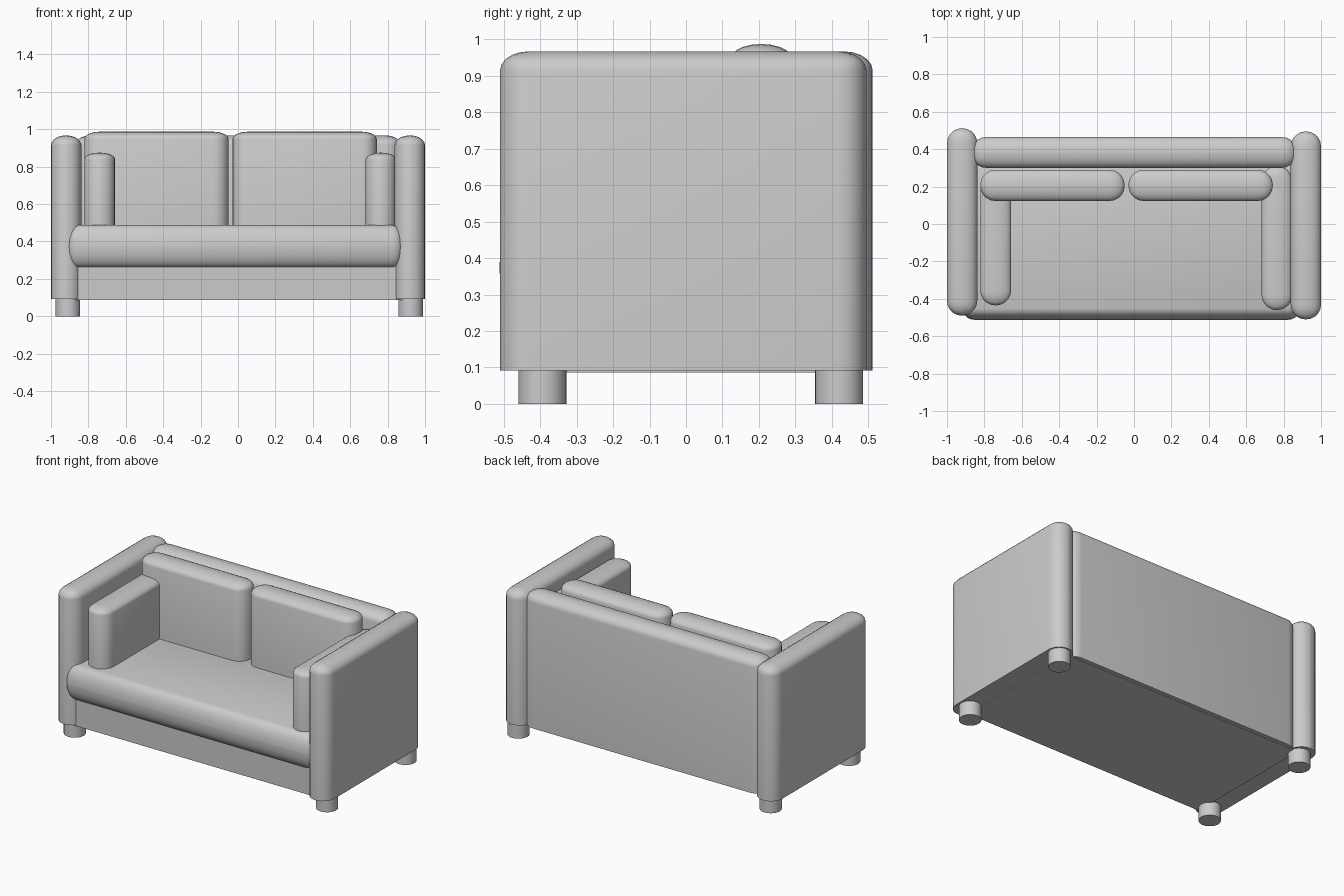
import bpy
import bmesh
import math
from mathutils import Matrix, Vector

if "Cube" in bpy.data.objects:
    bpy.data.objects.remove(bpy.data.objects["Cube"], do_unlink=True)

fabric = bpy.data.materials.new("grey_fabric")
fabric.use_nodes = True
grey = (0.6, 0.6, 0.6, 1)
fabric.diffuse_color = grey
fabric.node_tree.nodes["Principled BSDF"].inputs["Base Color"].default_value = grey


def finish(bm, name):
    """Turn the bmesh into a smooth-shaded object."""
    mesh = bpy.data.meshes.new(name)
    bm.to_mesh(mesh)
    bm.free()
    mesh.materials.append(fabric)
    obj = bpy.data.objects.new(name, mesh)
    bpy.context.collection.objects.link(obj)
    bpy.ops.object.select_all(action='DESELECT')
    obj.select_set(True)
    bpy.context.view_layer.objects.active = obj
    bpy.ops.object.shade_smooth_by_angle(angle=math.radians(40))
    return obj


def padded_box(name, x, y, z, r=0, rz=1, round_bottom=False):
    """Box with edges rounded by r sideways and rz upwards."""
    stretch = rz / r if r else 1
    size = Vector((x[1] - x[0], y[1] - y[0], (z[1] - z[0]) / stretch))
    bm = bmesh.new()
    bmesh.ops.create_cube(bm, size=1)
    bmesh.ops.scale(bm, vec=size, verts=bm.verts)
    if r:
        edges = [e for e in bm.edges
                 if round_bottom or any(v.co.z > 0 for v in e.verts)]
        bmesh.ops.bevel(bm, geom=edges, offset=r, segments=5, profile=0.5,
                        affect='EDGES', clamp_overlap=True)
    bmesh.ops.scale(bm, vec=(1, 1, stretch), verts=bm.verts)
    centre = Vector((sum(x), sum(y), sum(z))) / 2
    bmesh.ops.translate(bm, vec=centre, verts=bm.verts)
    return finish(bm, name)


def leg(name, x, y):
    bm = bmesh.new()
    bmesh.ops.create_cone(bm, cap_ends=True, segments=32, radius1=0.066,
                          radius2=0.066, depth=0.11,
                          matrix=Matrix.Translation((x, y, 0.055)))
    finish(bm, name)


# Frame: arms, backrest and base
padded_box("right_arm", (-1, -0.838), (-0.49, 0.512), (0.092, 0.967), 0.079, 0.052)
padded_box("left_arm", (0.838, 1), (-0.51, 0.495), (0.092, 0.967), 0.079, 0.052)
padded_box("backrest", (-0.87, 0.87), (0.3, 0.465), (0.09, 0.967), 0.08, 0.052)
padded_box("base", (-0.88, 0.88), (-0.46, 0.44), (0.086, 0.3))

# Cushions
padded_box("seat_cushion", (-0.915, 0.885), (-0.512, 0.36), (0.26, 0.488), 0.06, 0.112, True)
padded_box("right_back_cushion", (-0.822, -0.05), (0.123, 0.29), (0.44, 0.987), 0.081, 0.04)
padded_box("left_back_cushion", (-0.03, 0.742), (0.123, 0.29), (0.44, 0.987), 0.081, 0.04)
padded_box("right_arm_cushion", (-0.822, -0.657), (-0.435, 0.27), (0.44, 0.875), 0.08, 0.035)
padded_box("left_arm_cushion", (0.682, 0.845), (-0.46, 0.31), (0.44, 0.875), 0.08, 0.035)

# Legs
for side, x in (("right", -0.91), ("left", 0.923)):
    for end, y in (("front", -0.394), ("back", 0.42)):
        leg(f"{side}_{end}_leg", x, y)
